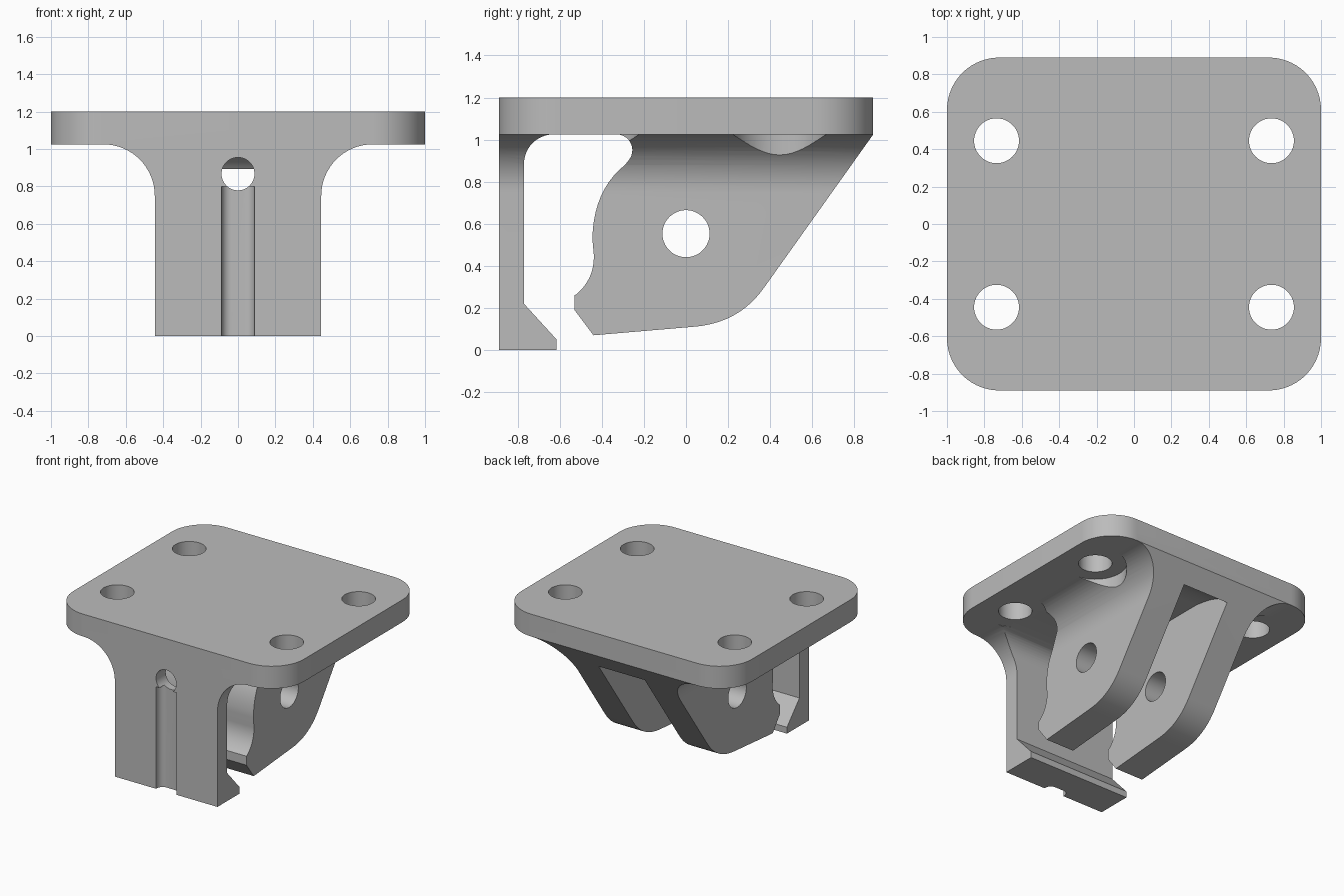
import bpy, bmesh, math

if "Cube" in bpy.data.objects:
    bpy.data.objects.remove(bpy.data.objects["Cube"])

grey = bpy.data.materials.new("plain grey")
grey.diffuse_color = (0.5, 0.5, 0.5, 1)
grey.use_nodes = True
grey.node_tree.nodes["Principled BSDF"].inputs["Base Color"].default_value = grey.diffuse_color


def arc(cx, cy, r, a0, a1, n=12):
    """Points on a circular arc, angles in degrees."""
    return [(cx + r * math.cos(math.radians(a0 + (a1 - a0) * i / n)),
             cy + r * math.sin(math.radians(a0 + (a1 - a0) * i / n))) for i in range(n + 1)]


def circle(cx, cy, r, n=48):
    return arc(cx, cy, r, 0, 360, n)[:-1]


def bezier(p0, p1, p2, n=10):
    return [tuple((1 - t) ** 2 * a + 2 * t * (1 - t) * b + t * t * c for a, b, c in zip(p0, p1, p2))
            for t in (i / n for i in range(n + 1))]


def prism(name, axis, pts, lo, hi):
    """Extrude a 2D outline along an axis: x uses (y, z), y uses (x, z), z uses (x, y)."""
    place = {'x': lambda u, v, w: (w, u, v),
             'y': lambda u, v, w: (u, w, v),
             'z': lambda u, v, w: (u, v, w)}[axis]
    bm = bmesh.new()
    a = [bm.verts.new(place(u, v, lo)) for u, v in pts]
    b = [bm.verts.new(place(u, v, hi)) for u, v in pts]
    n = len(pts)
    bm.faces.new(a)
    bm.faces.new(b)
    for i in range(n):
        j = (i + 1) % n
        bm.faces.new((a[i], a[j], b[j], b[i]))
    bmesh.ops.recalc_face_normals(bm, faces=bm.faces)
    mesh = bpy.data.meshes.new(name)
    bm.to_mesh(mesh)
    bm.free()
    mesh.materials.append(grey)
    ob = bpy.data.objects.new(name, mesh)
    bpy.context.collection.objects.link(ob)
    return ob


def boolean(ob, tool, op):
    """Apply a boolean and discard the tool."""
    tool.hide_render = True
    bpy.context.view_layer.objects.active = ob
    mod = ob.modifiers.new("bool", 'BOOLEAN')
    mod.object, mod.operation, mod.solver = tool, op, 'EXACT'
    bpy.ops.object.modifier_apply(modifier=mod.name)
    bpy.data.objects.remove(tool)


Z1, TOP, IN = 1.025, 1.2, 1.1      # plate underside, plate top, overlap into plate
HALF, FIL = 0.445, 0.275           # body half width and flare radius


def flared(name, lo, hi):
    """Column that flares into the plate on both sides."""
    right = [(HALF, -0.0)] + arc(HALF + FIL, Z1 - FIL, FIL, 180, 90, 16) + [(HALF + FIL, IN)]
    return prism(name, 'y', right + [(-x, z) for x, z in reversed(right)], lo, hi)


# Front wall with a catch at the foot
wall = flared("front_wall", -0.89, -0.4)
wall_side = ([(-0.89, 0), (-0.615, 0), (-0.615, 0.05), (-0.77, 0.22)]
             + arc(-0.63, Z1 - 0.14, 0.14, 180, 90) + [(-0.63, IN), (-0.89, IN)])
boolean(wall, prism("wall_side", 'x', wall_side, -1.2, 1.2), 'INTERSECT')

# Cable groove and hole in the wall
groove = ([(-0.088, -1), (0.088, -1)] + arc(0.038, -0.88, 0.05, 0, 90, 8)
          + arc(-0.038, -0.88, 0.05, 90, 180, 8))
boolean(wall, prism("groove", 'z', groove, -0.1, 0.8), 'DIFFERENCE')
boolean(wall, prism("cable_hole", 'y', circle(0, 0.867, 0.088), -1.1, -0.5), 'DIFFERENCE')

# Pair of lugs with sloping back
lugs = flared("lugs", -0.7, 0.89)
lug_side = ([(0.89, IN), (0.89, Z1)]
            + bezier((0.37, 0.295), (0.25, 0.125), (0.03, 0.11))
            + [(-0.44, 0.07), (-0.53, 0.19), (-0.53, 0.26)]
            + bezier((-0.52, 0.265), (-0.435, 0.34), (-0.438, 0.45), 8)
            + bezier((-0.445, 0.53), (-0.44, 0.76), (-0.29, 0.88))
            + arc(-0.33, 0.95, 0.075, -35, 90, 10) + [(-0.33, IN)])
boolean(lugs, prism("lug_side", 'x', lug_side, -1.2, 1.2), 'INTERSECT')

# Slot between the lugs, its roof curving down at the back
slot = [(-1, -0.1), (1, -0.1), (1, 0.89)] + bezier((0.8, 0.89), (0.72, 1.0), (0.45, Z1)) + [(0.45, IN + 0.1), (-1, IN + 0.1)]
boolean(lugs, prism("slot", 'x', slot, -0.2, 0.2), 'DIFFERENCE')
boolean(lugs, prism("pin_hole", 'x', circle(0, 0.553, 0.112), -1, 1), 'DIFFERENCE')

# Clearance around the bolt holes
corners = [(sx * 0.735, sy * 0.445) for sx in (-1, 1) for sy in (-1, 1)]
for cx, cy in corners:
    for part in (wall, lugs):
        if part is wall and cy > 0:
            continue
        boolean(part, prism("clearance", 'z', circle(cx, cy, 0.225), 0.5, 1.3), 'DIFFERENCE')

# Rounded mounting plate with four bolt holes
R = 0.28
outline = []
for k, (sx, sy) in enumerate(((1, 1), (-1, 1), (-1, -1), (1, -1))):
    outline += arc(sx * (1 - R), sy * (0.89 - R), R, 90 * k, 90 * k + 90, 14)
plate = prism("mounting_bracket", 'z', outline, Z1, TOP)
boolean(plate, wall, 'UNION')
boolean(plate, lugs, 'UNION')
for cx, cy in corners:
    boolean(plate, prism("bolt_hole", 'z', circle(cx, cy, 0.12), 0.9, 1.3), 'DIFFERENCE')

bpy.ops.object.select_all(action='DESELECT')
plate.select_set(True)
bpy.context.view_layer.objects.active = plate
bpy.ops.object.shade_smooth_by_angle(angle=math.radians(30))
